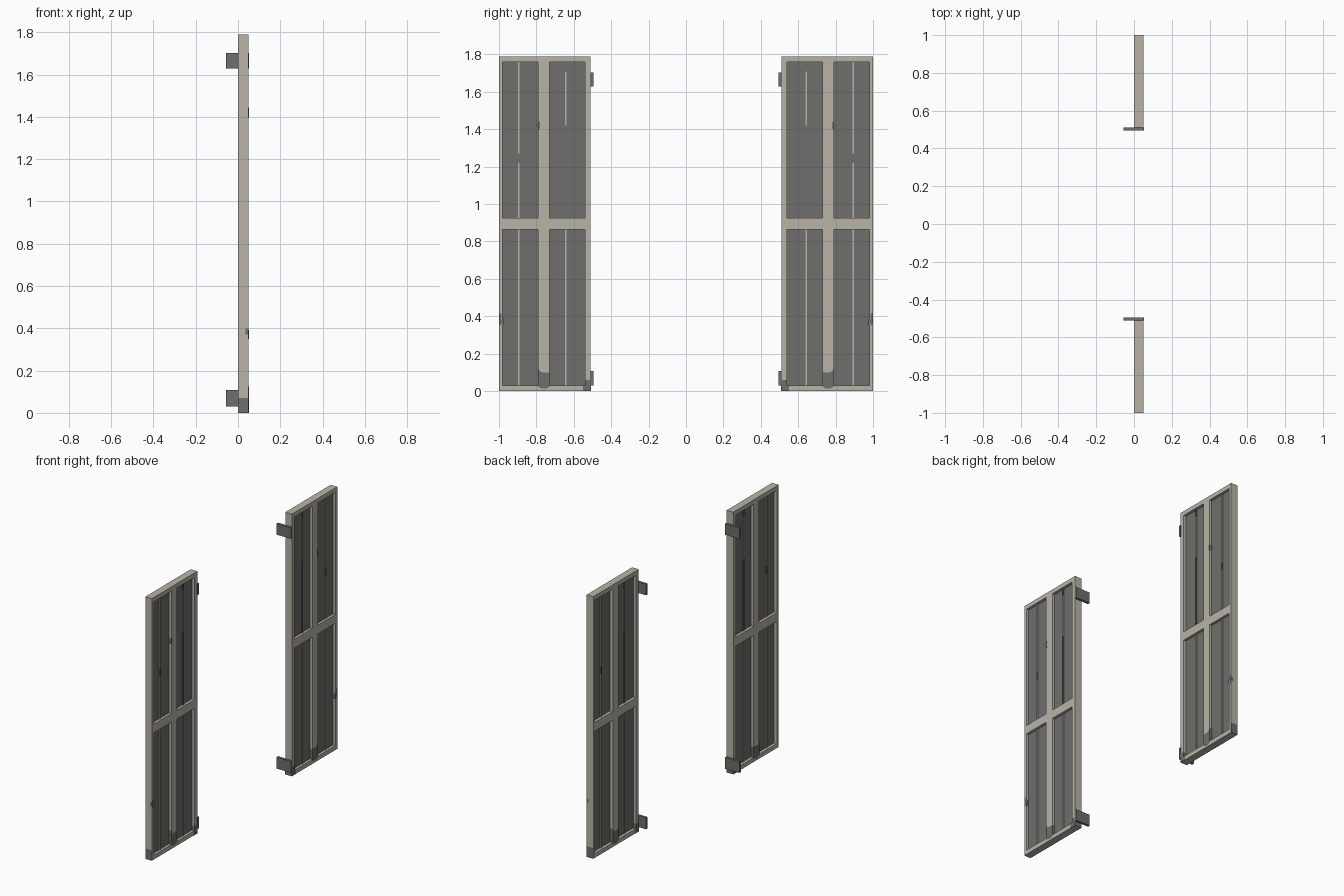
import bpy
import bmesh
import math

cube = bpy.data.objects.get("Cube")
if cube:
    bpy.data.objects.remove(cube, do_unlink=True)


def material(name, color):
    m = bpy.data.materials.new(name)
    m.use_nodes = True
    m.diffuse_color = (*color, 1)
    m.node_tree.nodes["Principled BSDF"].inputs["Base Color"].default_value = (*color, 1)
    return m


CREAM = material("weathered cream paint", (0.48, 0.455, 0.39))
GREY = material("dark grey", (0.158, 0.158, 0.15))
DEPTH = 0.05
HEIGHT = 1.79
SIDES = {"left": -1, "right": 1}


def prism(name, outline, x, mat):
    """Extrude a (y, z) outline along x, once for each mirrored door."""
    for side, s in SIDES.items():
        bm = bmesh.new()
        face = bm.faces.new([bm.verts.new((x[0], s * y, z)) for y, z in outline])
        ext = bmesh.ops.extrude_face_region(bm, geom=[face])["geom"]
        moved = [v for v in ext if isinstance(v, bmesh.types.BMVert)]
        bmesh.ops.translate(bm, verts=moved, vec=(x[1] - x[0], 0, 0))
        bmesh.ops.recalc_face_normals(bm, faces=bm.faces)
        mesh = bpy.data.meshes.new(name)
        bm.to_mesh(mesh)
        bm.free()
        mesh.materials.append(mat)
        obj = bpy.data.objects.new(f"{side}_{name}", mesh)
        bpy.context.collection.objects.link(obj)


def box(name, x, y, z, mat):
    prism(name, [(y[0], z[0]), (y[1], z[0]), (y[1], z[1]), (y[0], z[1])], x, mat)


def oval(name, x, center, radii, mat):
    angles = [math.tau * i / 10 for i in range(10)]
    prism(name, [(center[0] + radii[0] * math.cos(a),
                  center[1] + radii[1] * math.sin(a)) for a in angles], x, mat)


full = (0, DEPTH)
columns = [(0.54, 0.73), (0.79, 0.98)]
rows = [(0.03, 0.865), (0.925, 1.76)]

# Outer frame
box("inner_stile", full, (0.51, 0.54), (0, HEIGHT), CREAM)
box("outer_stile", full, (0.98, 1.0), (0, HEIGHT), CREAM)
box("bottom_rail", full, (0.54, 0.98), (0, 0.03), CREAM)
box("top_rail", full, (0.54, 0.98), (1.76, HEIGHT), CREAM)

# Middle rail and mullions
box("middle_rail", full, (0.54, 0.98), (0.865, 0.925), CREAM)
for label, z in zip(("lower", "upper"), rows):
    box(label + "_mullion", full, (0.73, 0.79), z, CREAM)
    # Recessed panels, each with a thin central strip
    for place, y in zip(("inner", "outer"), columns):
        box(f"{label}_{place}_panel", (0.02, 0.032), y, z, GREY)
        mid = sum(y) / 2 + 0.008
        box(f"{label}_{place}_strip", (0.014, 0.038), (mid - 0.004, mid + 0.004), z, CREAM)

# Hinge plates on the inner edges
for label, z in (("lower", (0.03, 0.108)), ("upper", (1.628, 1.703))):
    box(label + "_hinge", (-0.056, 0.052), (0.495, 0.512), z, GREY)

# Worn bare patches
wrap = (-0.001, DEPTH + 0.001)
prism("worn_mullion_foot",
      [(0.729, 0.025), (0.745, 0.015), (0.775, 0.015), (0.791, 0.025),
       (0.791, 0.125), (0.78, 0.105), (0.765, 0.1), (0.729, 0.1)], wrap, GREY)
box("worn_inner_corner", wrap, (0.509, 0.552), (0, 0.03), GREY)
box("worn_inner_foot", wrap, (0.509, 0.541), (0.03, 0.06), GREY)
box("worn_outer_foot", (0.003, 0.05), (0.995, 1.001), (0, 0.07), GREY)
oval("worn_outer_chip", (0.036, 0.0505), (0.993, 0.385), (0.008, 0.035), GREY)
oval("worn_stile_chip", (0.04, 0.051), (0.98, 0.37), (0.006, 0.022), GREY)
oval("worn_mullion_chip", (0.02, 0.051), (0.787, 1.42), (0.006, 0.025), GREY)
for label, y, z in (("long", 0.643, (0.925, 1.42)), ("top", 0.643, (1.71, 1.76)),
                    ("short", 0.893, (1.22, 1.27))):
    box(f"worn_strip_{label}", (0.013, 0.039), (y - 0.0045, y + 0.0045), z, GREY)
